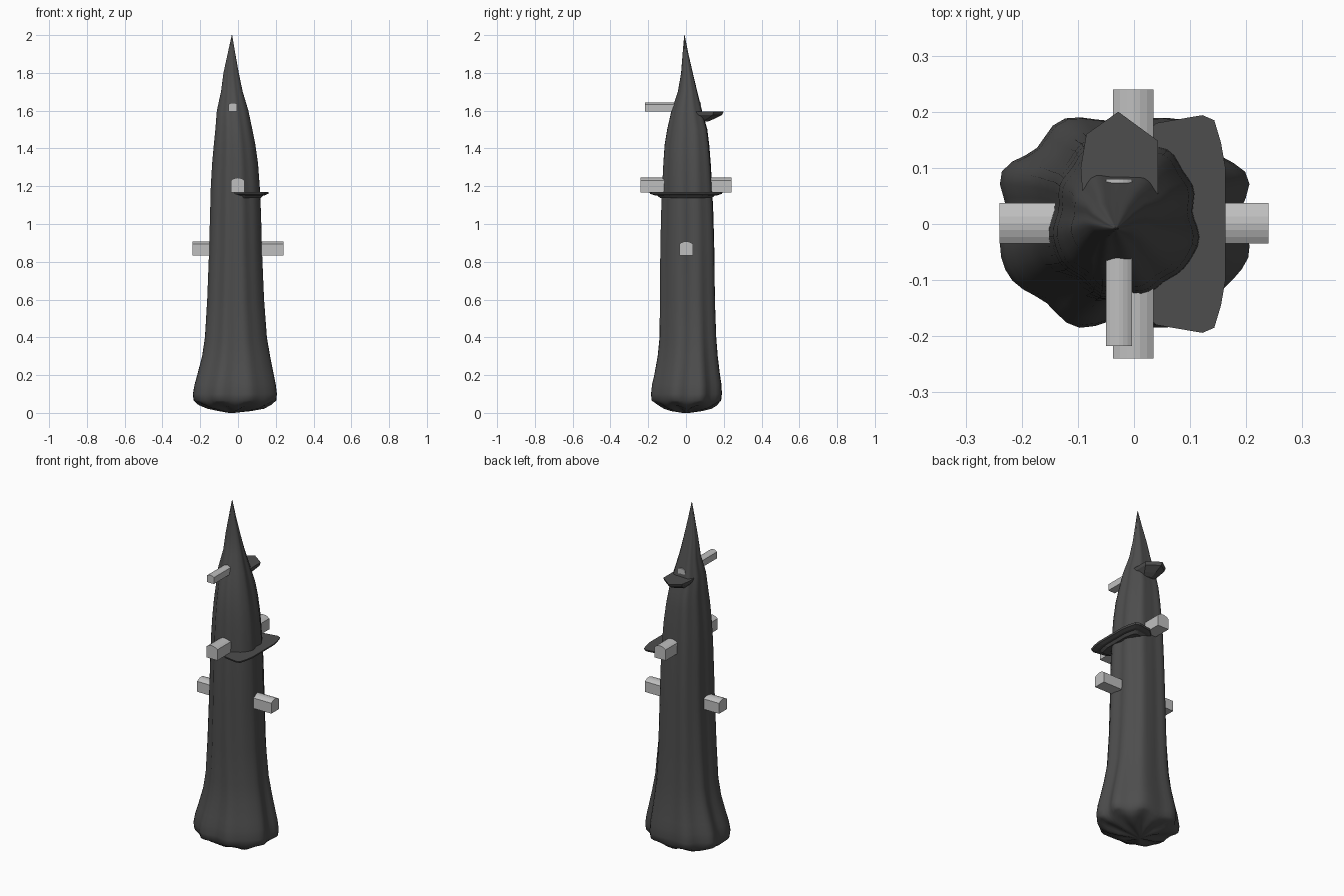
import bpy, bmesh, math

if "Cube" in bpy.data.objects:
    bpy.data.objects.remove(bpy.data.objects["Cube"])


def material(name, v):
    m = bpy.data.materials.new(name)
    m.diffuse_color = (v, v, v, 1)
    m.use_nodes = True
    m.node_tree.nodes["Principled BSDF"].inputs["Base Color"].default_value = m.diffuse_color
    return m


ROCK = material("dark rock", 0.075)
STONE = material("light stone", 0.52)


def loft(name, rings, mat, smooth=None):
    """Skin a list of equal-length point rings and cap both ends."""
    bm = bmesh.new()
    rows = [[bm.verts.new(p) for p in ring] for ring in rings]
    n = len(rows[0])
    for a, b in zip(rows, rows[1:]):
        for i in range(n):
            j = (i + 1) % n
            bm.faces.new((a[i], a[j], b[j], b[i]))
    bm.faces.new(rows[0])
    bm.faces.new(rows[-1])
    bmesh.ops.recalc_face_normals(bm, faces=bm.faces)
    mesh = bpy.data.meshes.new(name)
    bm.to_mesh(mesh)
    bm.free()
    mesh.materials.append(mat)
    ob = bpy.data.objects.new(name, mesh)
    bpy.context.collection.objects.link(ob)
    if smooth:
        bpy.ops.object.select_all(action='DESELECT')
        ob.select_set(True)
        bpy.context.view_layer.objects.active = ob
        bpy.ops.object.shade_smooth_by_angle(angle=math.radians(smooth))
    return ob


# Rock spire: z, then x and y extents of each section
sections = [
    (0.000, -0.05, -0.02, -0.02, 0.02), (0.010, -0.11, 0.08, -0.09, 0.09),
    (0.022, -0.17, 0.15, -0.13, 0.14), (0.040, -0.215, 0.185, -0.16, 0.17),
    (0.065, -0.235, 0.203, -0.182, 0.186), (0.10, -0.239, 0.206, -0.185, 0.19),
    (0.15, -0.23, 0.20, -0.18, 0.188), (0.20, -0.216, 0.19, -0.168, 0.18),
    (0.30, -0.19, 0.17, -0.15, 0.168), (0.40, -0.175, 0.153, -0.14, 0.16),
    (0.60, -0.163, 0.138, -0.138, 0.153), (0.86, -0.153, 0.127, -0.136, 0.15),
    (1.05, -0.148, 0.122, -0.132, 0.145), (1.20, -0.144, 0.115, -0.126, 0.138),
    (1.32, -0.137, 0.106, -0.12, 0.131), (1.42, -0.128, 0.092, -0.113, 0.123),
    (1.50, -0.12, 0.076, -0.10, 0.113), (1.60, -0.112, 0.055, -0.077, 0.085),
    (1.70, -0.09, 0.025, -0.043, 0.06), (1.80, -0.077, 0.004, -0.026, 0.036),
    (1.90, -0.055, -0.014, -0.018, 0.013), (1.96, -0.042, -0.024, -0.013, 0.001),
    (2.00, -0.033, -0.031, -0.009, -0.007),
]
N = 56
rings = []
for z, x0, x1, y0, y1 in sections:
    base = max(0, 1 - z / 0.7)
    pts = []
    for i in range(N):
        t = 2 * math.pi * i / N
        c, s = math.cos(t), math.sin(t)
        r = (abs(c) ** 2.4 + abs(s) ** 2.4) ** (-1 / 2.4)
        r *= (1 - (0.02 + 0.03 * base) * math.cos(8 * t)
              + 0.035 * (1 - base) * math.cos(5 * t + 1 + 0.6 * z)
              + 0.02 * math.cos(11 * t + 2))
        pts.append((r * c, r * s))
    lx, hx = min(p[0] for p in pts), max(p[0] for p in pts)
    ly, hy = min(p[1] for p in pts), max(p[1] for p in pts)
    ring = []
    for x, y in pts:
        u, v = (x - lx) / (hx - lx), (y - ly) / (hy - ly)
        # lumpy underside
        dz = 0.008 * (1 - math.cos(8 * math.atan2(y, x))) if 0 < z < 0.05 else 0
        ring.append((x0 + u * (x1 - x0), y0 + v * (y1 - y0), z + dz))
    rings.append(ring)
loft("rock_spire", rings, ROCK, 60)


def ledge(name, outline, pivot, layers):
    """Rock shelf: an outline scaled about a pivot at each height."""
    px, py = pivot
    loft(name, [[(px + (x - px) * k, py + (y - py) * k, z) for x, y in outline]
                for z, k in layers], ROCK)


# Wide stepped ledge on the right side
half = [(0.163, 0.1), (0.155, 0.145), (0.143, 0.185), (0.122, 0.194),
        (0.04, 0.18), (-0.035, 0.11)]
ledge("right_ledge", half + [(x, -y) for x, y in reversed(half)], (0.02, 0),
      [(1.137, 0.7), (1.15, 0.78), (1.152, 0.86), (1.16, 0.98), (1.170, 1.0)])

# Small pointed ledge at the upper back
ledge("back_ledge", [(-0.09, 0.03), (-0.095, 0.10), (-0.085, 0.16), (-0.028, 0.2),
                     (0.043, 0.148), (0.043, 0.03)], (-0.028, 0.03),
      [(1.542, 0.5), (1.555, 0.68), (1.578, 0.95), (1.596, 1.0)])


def beam(name, axis, start, end, centre, half_w, z0, z1):
    """House-shaped bar with a low arched roof, running through the spire."""
    eave = z0 + (z1 - z0) * 0.82
    prof = [(-half_w, z0), (half_w, z0), (half_w, eave)]
    for i in range(1, 6):
        w = half_w * (1 - i / 3)
        prof.append((w, eave + (z1 - eave) * (1 - (w / half_w) ** 2)))
    prof.append((-half_w, eave))
    loft(name, [[(e, centre + w, z) if axis == 'x' else (centre + w, e, z)
                 for w, z in prof] for e in (start, end)], STONE)


# Light stone window bars
beam("lower_window_bar", 'x', -0.24, 0.24, 0.001, 0.036, 0.834, 0.908)
beam("middle_window_bar", 'y', -0.24, 0.24, -0.001, 0.036, 1.168, 1.245)
beam("upper_window_bar", 'y', -0.217, 0.08, -0.027, 0.023, 1.596, 1.642)
